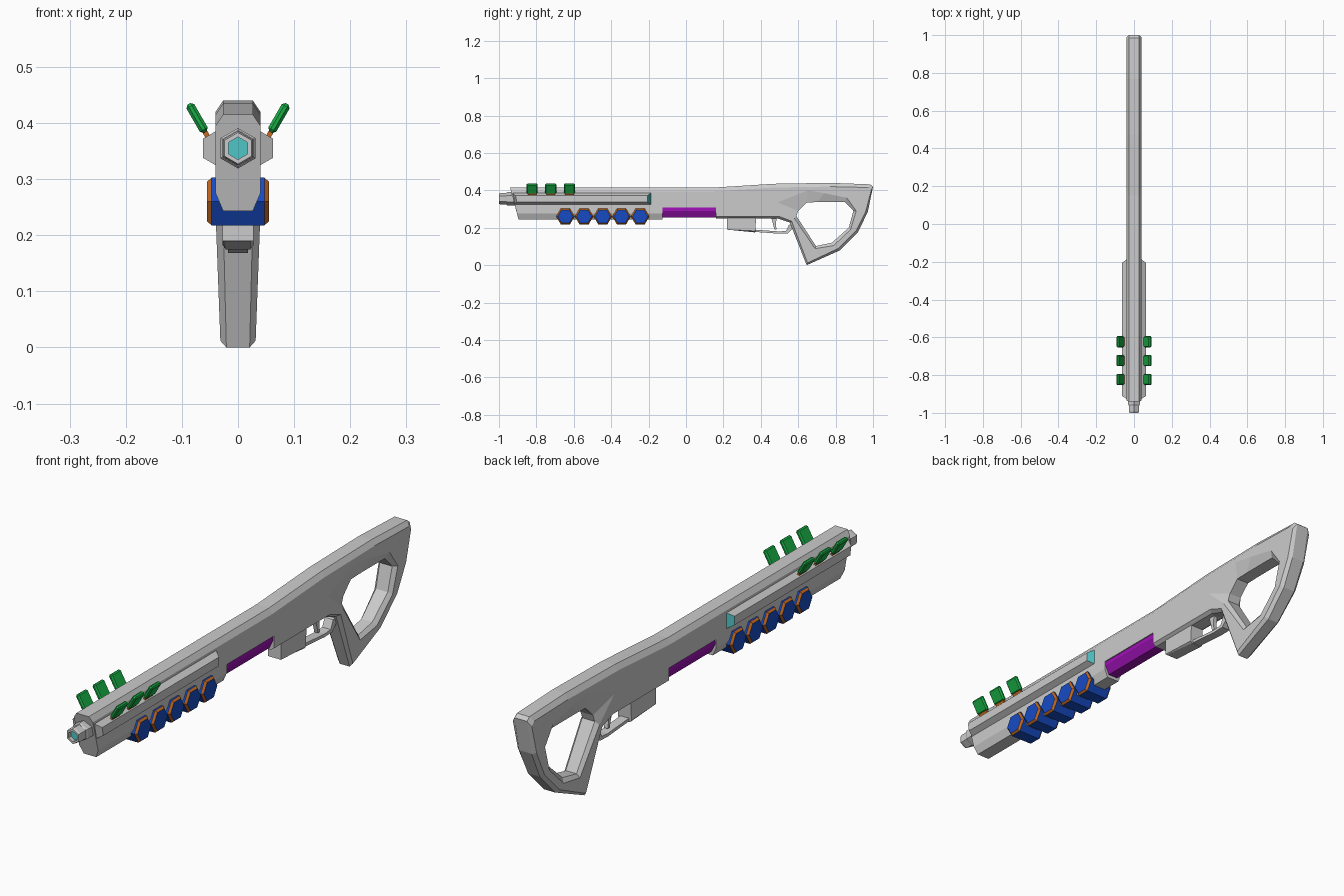
import bpy, bmesh, math
from mathutils import Matrix, Vector

if "Cube" in bpy.data.objects:
    bpy.data.objects.remove(bpy.data.objects["Cube"])


def material(name, rgb):
    m = bpy.data.materials.new(name)
    m.diffuse_color = (*rgb, 1)
    m.use_nodes = True
    m.node_tree.nodes["Principled BSDF"].inputs["Base Color"].default_value = m.diffuse_color
    return m


GREY = material("grey", (0.6, 0.6, 0.6))
GREEN = material("green", (0.01, 0.42, 0.06))
BLUE = material("blue", (0.008, 0.07, 0.55))
ORANGE = material("orange", (0.55, 0.14, 0.015))
PURPLE = material("purple", (0.33, 0.006, 0.45))
TEAL = material("teal", (0.08, 0.56, 0.56))


def finish(name, bm, mats):
    bmesh.ops.recalc_face_normals(bm, faces=bm.faces)
    me = bpy.data.meshes.new(name)
    bm.to_mesh(me)
    bm.free()
    for m in mats:
        me.materials.append(m)
    ob = bpy.data.objects.new(name, me)
    bpy.context.collection.objects.link(ob)
    return ob


def bridge(bm, a, b, mat=0):
    n = len(a)
    for i in range(n):
        j = (i + 1) % n
        bm.faces.new((a[i], a[j], b[j], b[i])).material_index = mat


def loft(name, rings, mats=(GREY,), bands=None, caps=(0, 0)):
    """Bridge closed rings in order and cap both ends; bands and caps are material slots."""
    bm = bmesh.new()
    loops = [[bm.verts.new(p) for p in r] for r in rings]
    for k in range(len(loops) - 1):
        bridge(bm, loops[k], loops[k + 1], bands[k] if bands else 0)
    bm.faces.new(loops[0]).material_index = caps[0]
    bm.faces.new(loops[-1]).material_index = caps[1]
    return finish(name, bm, mats)


def side_prism(name, yz, w):
    return loft(name, [[(x, y, z) for y, z in yz] for x in (-w, w)])


def hex_xz(r, y, zc=0.355):
    return [(r * math.sin(k * math.pi / 3), y, zc + r * math.cos(k * math.pi / 3)) for k in range(6)]


# Body and open stock: each row is side y, side z, edge y, edge z
outline = [(-.935, .395, -.94, .415), (.15, .395, .15, .415), (.47, .415, .47, .435),
           (.77, .42, .77, .44), (.975, .415, .985, .432), (.99, .40, 1, .42),
           (.96, .285, .972, .285), (.91, .185, .92, .177), (.815, .09, .825, .08),
           (.65, .012, .645, 0), (.565, .235, .555, .228), (.5, .26, .49, .25),
           (.16, .26, .16, .25), (.16, .307, .16, .307), (-.125, .307, -.125, .307),
           (-.125, .275, -.125, .243), (-.903, .275, -.895, .243)]
hole = [(.58, .25, .59, .263), (.49, .335, .60, .29), (.65, .40, .645, .335),
        (.74, .385, .70, .337), (.86, .36, .85, .337), (.91, .29, .895, .29),
        (.88, .19, .87, .2), (.79, .105, .78, .12), (.69, .088, .695, .102)]


def half_width(z):
    return 0.031 + 0.009 * min(1, z / 0.24)


bm = bmesh.new()
side_edges = {-1: [], 1: []}
for rows in (outline, hole):
    loops = []
    for s, edge in ((-1, 0), (-1, 1), (1, 1), (1, 0)):
        loops.append([bm.verts.new((s * half_width(r[1]) * (0.66 if edge else 1),
                                    r[2 * edge], r[2 * edge + 1])) for r in rows])
    for a, b in zip(loops, loops[1:]):
        bridge(bm, a, b)
    for s, lp in ((-1, loops[0]), (1, loops[3])):
        side_edges[s] += [bm.edges.get((lp[i], lp[i - 1])) for i in range(len(lp))]
for s, edges in side_edges.items():
    bmesh.ops.triangle_fill(bm, edges=edges, use_beauty=True, use_dissolve=False, normal=(s, 0, 0))
finish("body", bm, [GREY])

# Hexagonal barrel with a glowing recessed bore, and its collar
loft("barrel", [hex_xz(.031, -.92), hex_xz(.031, -.99), hex_xz(.028, -1), hex_xz(.02, -1), hex_xz(.02, -.985)],
     (GREY, TEAL), caps=(0, 1))
loft("barrel_collar", [hex_xz(.036, -.9), hex_xz(.036, -.955), hex_xz(.032, -.96)])

# Side rails with teal rear ends
for s, tag in ((1, "right"), (-1, "left")):
    sec = [(.03, .39), (.04, .385), (.0625, .372), (.0625, .338), (.04, .325), (.03, .32)]
    rear = [(s * x, -.188 - max(0, x - .04) * .75, z) for x, z in sec]
    front = [(s * x, -.925 + max(0, x - .04) * .5 + (.385 - z) * .2, z) for x, z in sec]
    loft("side_rail_" + tag, [front, rear], (GREY, TEAL), caps=(0, 1))

# Blue hexagonal cells with orange bevelled rims
for i in range(5):
    yc = -.645 + .1 * i
    rings = [[(x, yc + r * math.cos(k * math.pi / 3), .26 + r * math.sin(k * math.pi / 3))
              for k in range(6)] for x, r in ((-.055, .041), (-.047, .049), (.047, .049), (.055, .041))]
    loft(f"power_cell_{i + 1}", rings, (BLUE, ORANGE), bands=(1, 0, 1))


# Green tilted fins on orange stems
def tilted_box(name, size, center, side, mat, bevel):
    bm = bmesh.new()
    bmesh.ops.create_cube(bm, size=1)
    bmesh.ops.scale(bm, vec=size, verts=bm.verts)
    if bevel:
        bmesh.ops.bevel(bm, geom=bm.edges[:], offset=bevel, segments=1, affect='EDGES')
    bm.transform(Matrix.Translation(Vector(center)) @ Matrix.Rotation(side * math.radians(30), 4, 'Y'))
    finish(name, bm, [mat])


for s, tag in ((1, "right"), (-1, "left")):
    for i in range(3):
        yc = -.823 + .1 * i
        tilted_box(f"fin_{tag}_{i + 1}", (.016, .06, .058), (s * .073, yc, .409), s, GREEN, .005)
        tilted_box(f"fin_stem_{tag}_{i + 1}", (.009, .046, .04), (s * .053, yc, .374), s, ORANGE, 0)

# Purple faceted insert under the body
sec = [(-.035, .315), (-.037, .29), (-.02, .256), (.02, .256), (.037, .29), (.035, .315)]
loft("purple_insert", [[(x, y, z) for x, z in sec] for y in (-.126, .161)], (PURPLE,))

# Magazine, trigger guard and trigger
mag = [(.22, .26), (.22, .19), (.37, .175), (.375, .26)]
loft("magazine", [[(x, y, max(z, .183) if abs(x) > .025 else z) for y, z in mag]
                  for x in (-.028, -.022, .022, .028)])
side_prism("trigger_guard", [(.365, .178), (.50, .168), (.545, .17), (.575, .20), (.575, .225),
                             (.55, .215), (.535, .183), (.50, .18), (.365, .19)], .018)
side_prism("trigger", [(.455, .255), (.485, .255), (.48, .215), (.485, .19), (.473, .19), (.465, .22)], .008)
